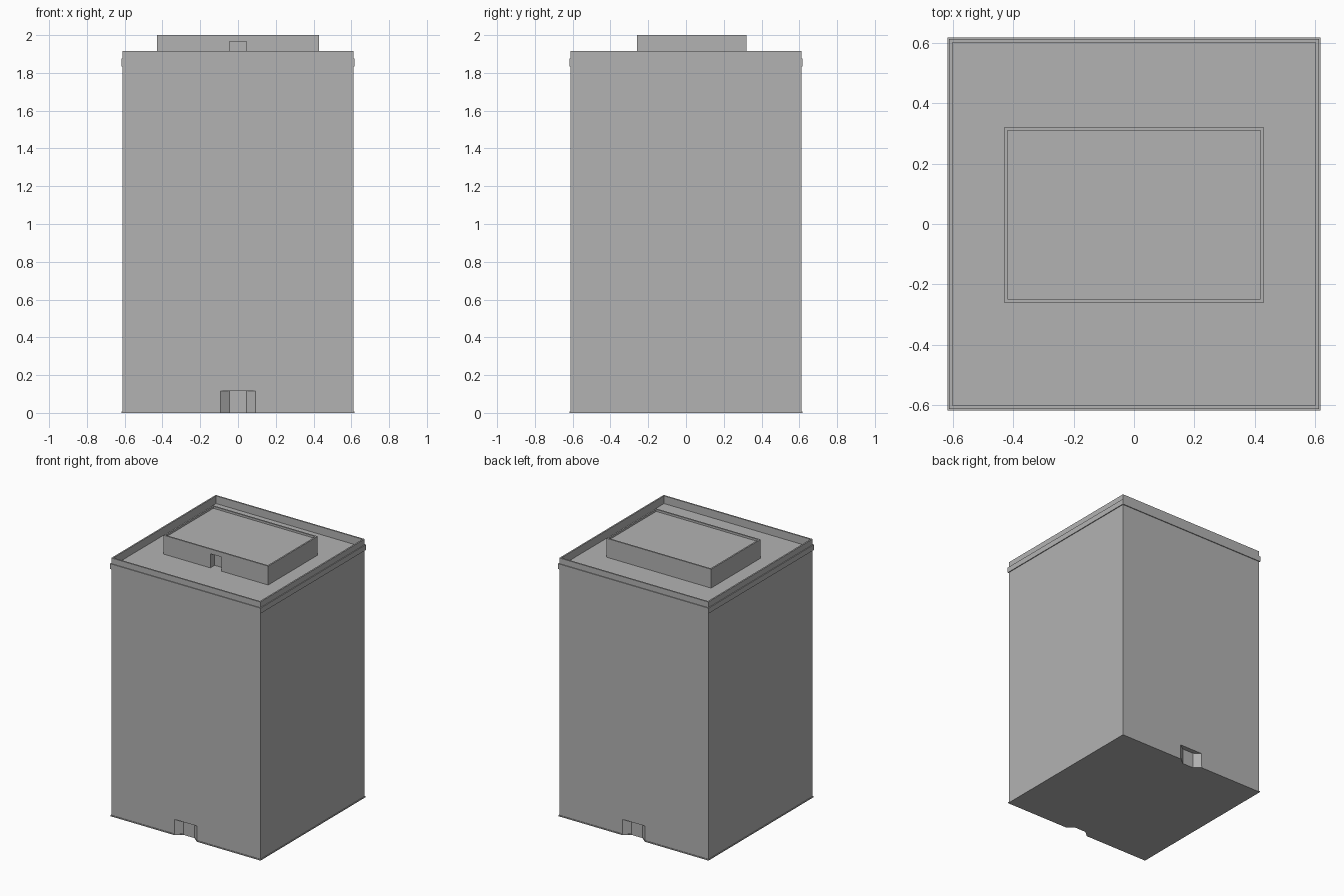
import bpy
import bmesh

cube = bpy.data.objects.get("Cube")
if cube:
    bpy.data.objects.remove(cube, do_unlink=True)

# One plain concrete colour
GREY = (0.45, 0.45, 0.45, 1.0)
concrete = bpy.data.materials.new("concrete_grey")
concrete.use_nodes = True
concrete.diffuse_color = GREY
concrete.node_tree.nodes["Principled BSDF"].inputs["Base Color"].default_value = GREY

HALF = 0.612        # half width of the tower
ROOF = 1.86         # roof deck height
DOOR_TOP = 0.115


def finish(name, bm):
    bmesh.ops.recalc_face_normals(bm, faces=bm.faces)
    mesh = bpy.data.meshes.new(name)
    bm.to_mesh(mesh)
    bm.free()
    mesh.materials.append(concrete)
    obj = bpy.data.objects.new(name, mesh)
    bpy.context.collection.objects.link(obj)
    return obj


def prism(name, outline, z0, z1):
    """Extrude a plan outline from z0 up to z1."""
    bm = bmesh.new()
    base = bm.faces.new([bm.verts.new((x, y, z0)) for x, y in outline])
    top = bmesh.ops.extrude_face_region(bm, geom=[base])["geom"]
    verts = [v for v in top if isinstance(v, bmesh.types.BMVert)]
    bmesh.ops.translate(bm, vec=(0, 0, z1 - z0), verts=verts)
    return finish(name, bm)


def rect(hx, y0, y1):
    return [(-hx, y0), (hx, y0), (hx, y1), (-hx, y1)]


def ring(name, outer, inner, z0, z1):
    """Square-cornered frame between two rectangles."""
    bm = bmesh.new()
    loops = [[bm.verts.new((x, y, z)) for x, y in plan]
             for plan, z in ((outer, z0), (outer, z1), (inner, z1), (inner, z0))]
    for a, b in zip(loops, loops[1:] + loops[:1]):
        for i in range(4):
            j = (i + 1) % 4
            bm.faces.new((a[i], a[j], b[j], b[i]))
    return finish(name, bm)


def entrance_plan(half):
    """Square plan with a splayed entrance recess at the front and back."""
    back = HALF - 0.035
    side = [(-half, -half), (-0.093, -half), (-0.045, -back),
            (0.045, -back), (0.093, -half), (half, -half)]
    return side + [(-x, -y) for x, y in side]


def square(half):
    return rect(half, -half, half)


# Tower
prism("plinth", entrance_plan(HALF + 0.004), 0, 0.008)
prism("ground_floor", entrance_plan(HALF), 0.008, DOOR_TOP)
prism("tower_walls", square(HALF), DOOR_TOP, ROOF)

# Cornice band and parapet around the roof deck
ring("cornice", square(0.618), square(0.601), 1.835, 1.875)
ring("parapet", square(HALF), square(0.601), 1.85, 1.917)

# Rooftop plant room with a doorway recess at the front
F, B, W = -0.26, 0.32, 0.43
doorway = [(-W, F), (-0.045, F), (-0.045, F + 0.05), (0.045, F + 0.05),
           (0.045, F), (W, F), (W, B), (-W, B)]
prism("plant_room_walls", doorway, ROOF, 1.965)
prism("plant_room_roof", rect(W, F, B), 1.965, 1.985)
ring("plant_room_rim", rect(W, F, B), rect(W - 0.011, F + 0.011, B - 0.011), 1.98, 2.0)
